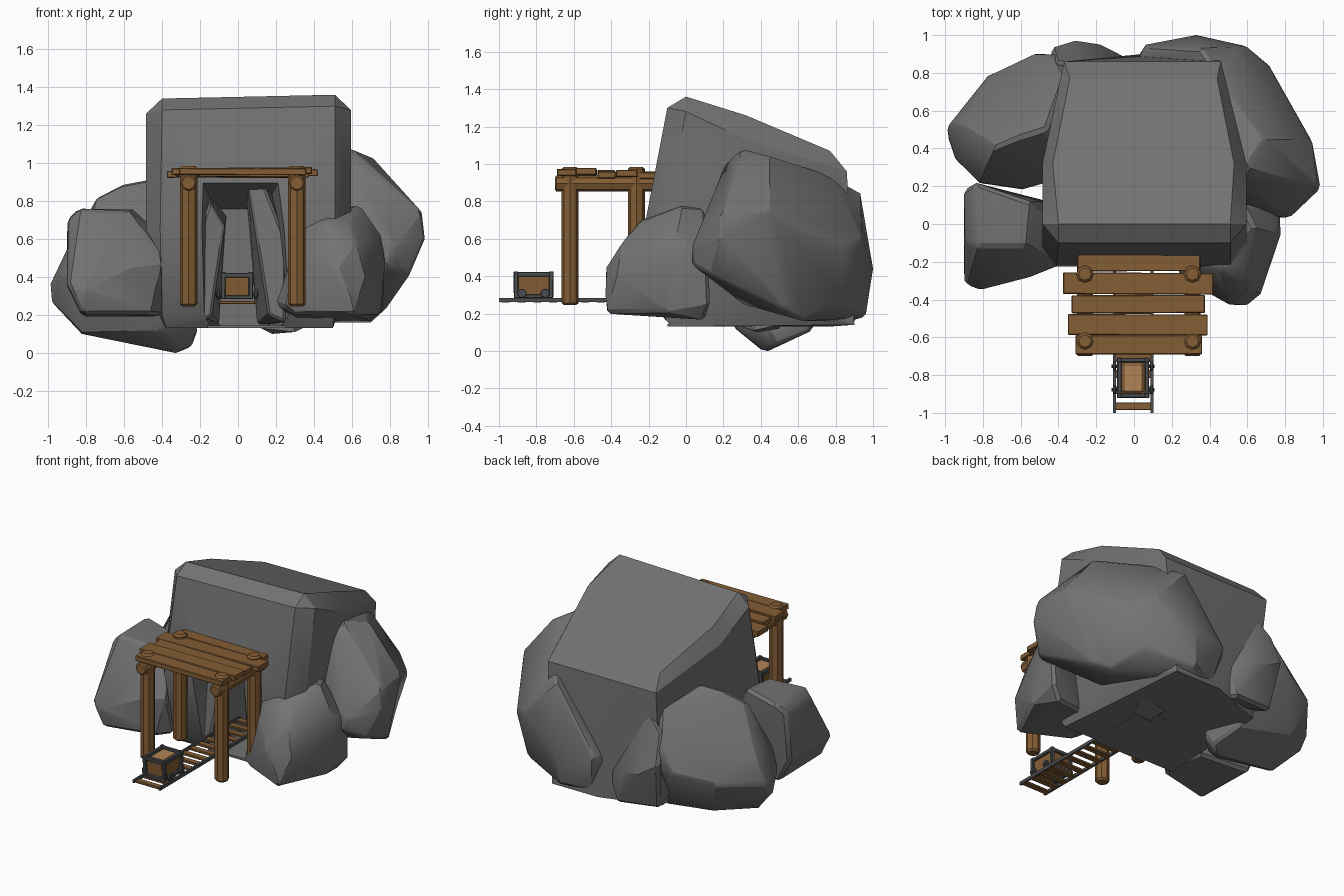
import bpy, bmesh, math
from mathutils import Vector, Matrix

if "Cube" in bpy.data.objects:
    bpy.data.objects.remove(bpy.data.objects["Cube"])


def material(name, rgb):
    m = bpy.data.materials.new(name)
    m.diffuse_color = (*rgb, 1)
    m.use_nodes = True
    m.node_tree.nodes["Principled BSDF"].inputs["Base Color"].default_value = m.diffuse_color
    return m


STONE = material("stone", (0.17, 0.17, 0.17))
WOOD = material("wood", (0.23, 0.11, 0.035))
LOAD = material("load_wood", (0.45, 0.23, 0.09))
IRON = material("iron", (0.07, 0.075, 0.08))


def finish(name, bm, mat, smooth=None):
    bmesh.ops.recalc_face_normals(bm, faces=bm.faces)
    me = bpy.data.meshes.new(name)
    bm.to_mesh(me)
    bm.free()
    if smooth:
        for p in me.polygons:
            p.use_smooth = True
        me.set_sharp_from_angle(angle=math.radians(smooth))
    me.materials.append(mat)
    ob = bpy.data.objects.new(name, me)
    bpy.context.collection.objects.link(ob)
    return ob


def rock(name, pts, chamfer=0.02):
    """Boulder: convex hull of a few corner points with chamfered edges."""
    bm = bmesh.new()
    for p in pts:
        bm.verts.new(p)
    bmesh.ops.convex_hull(bm, input=bm.verts)
    loose = [v for v in bm.verts if not v.link_faces]
    bmesh.ops.delete(bm, geom=loose, context='VERTS')
    bmesh.ops.dissolve_limit(bm, angle_limit=math.radians(6), verts=bm.verts, edges=bm.edges)
    if chamfer:
        sharp = [e for e in bm.edges if len(e.link_faces) == 2 and e.calc_face_angle(0) > math.radians(38)]
        bmesh.ops.bevel(bm, geom=sharp, offset=chamfer, segments=1, affect='EDGES', clamp_overlap=True)
    return finish(name, bm, STONE, 26)


def box(name, lo, hi, mat, bevel=0.0, rot=(0, 0), taper=1.0):
    """Box between two corners; rot = small tilt (about y, about z); taper scales the bottom."""
    lo, hi = Vector(lo), Vector(hi)
    bm = bmesh.new()
    bmesh.ops.create_cube(bm, size=1)
    for v in bm.verts:
        k = taper if v.co.z < 0 else 1
        v.co = Vector((v.co.x * (hi.x - lo.x) * k, v.co.y * (hi.y - lo.y) * k, v.co.z * (hi.z - lo.z)))
    if bevel:
        bmesh.ops.bevel(bm, geom=bm.edges[:], offset=bevel, segments=1, affect='EDGES')
    m = Matrix.Translation((lo + hi) / 2) @ Matrix.Rotation(rot[1], 4, 'Z') @ Matrix.Rotation(rot[0], 4, 'Y')
    bmesh.ops.transform(bm, matrix=m, verts=bm.verts)
    return finish(name, bm, mat)


def rod(name, a, b, r, sides, mat, bevel=0.0):
    """Round bar from a to b with chamfered ends."""
    a, b = Vector(a), Vector(b)
    bm = bmesh.new()
    bmesh.ops.create_cone(bm, cap_ends=True, segments=sides, radius1=r, radius2=r, depth=(b - a).length)
    if bevel:
        caps = [e for e in bm.edges if abs(e.verts[0].co.z - e.verts[1].co.z) < 1e-5]
        bmesh.ops.bevel(bm, geom=caps, offset=bevel, segments=1, affect='EDGES')
    q = (b - a).to_track_quat('Z', 'Y').to_matrix().to_4x4()
    bmesh.ops.transform(bm, matrix=Matrix.Translation((a + b) / 2) @ q, verts=bm.verts)
    return finish(name, bm, mat)


# Main boulder with the tunnel cut out of its front
main = rock("main_rock", [
    (-.40, 0, 1.34), (.06, 0, 1.36), (.51, 0, 1.36), (-.40, -.10, 1.28), (.51, -.10, 1.30),
    (-.485, 0, 1.26), (.595, 0, 1.28), (-.43, .32, 1.23), (.53, .32, 1.26), (-.485, .32, 1.12),
    (.595, .32, 1.13), (-.34, .77, 1.06), (.44, .77, 1.07), (-.37, .86, .96), (.46, .86, .96),
    (-.41, -.225, .65), (.51, -.225, .65), (-.485, -.12, .66), (.595, -.12, .66),
    (-.47, .35, .30), (.56, .35, .30), (-.40, -.13, .20), (.5, -.13, .20),
    (-.38, -.08, .13), (.5, -.08, .13), (-.34, .76, .13), (.40, .90, .14), (.05, .9, .14)], 0)
cut = rock("tunnel_cutter", [(x, y, z) for y, s in ((-.30, 1), (.30, .6))
                             for x, z in ((-.20 * s, .20), (-.13 * s, .10), (.23 * s, .10), (.30 * s, .20),
                                          (.23 * s, .5 + .43 * s), (-.20 * s, .5 + .43 * s))], 0)
mod = main.modifiers.new("tunnel", 'BOOLEAN')
mod.object, mod.operation, mod.solver = cut, 'DIFFERENCE', 'EXACT'
dg = bpy.context.evaluated_depsgraph_get()
carved = bpy.data.meshes.new_from_object(main.evaluated_get(dg))
main.modifiers.clear()
main.data = carved
for p in carved.polygons:
    p.use_smooth = True
carved.set_sharp_from_angle(angle=math.radians(26))
bpy.data.objects.remove(cut)
box("tunnel_floor", (-.16, -.10, .13), (.25, .40, .145), STONE)

# Boulders around it
rock("right_rear_rock", [
    (.60, .30, 1.08), (.55, .22, 1.03), (.70, .45, 1.04), (.45, .80, .93), (.35, .93, .86),
    (.97, .20, .74), (.99, .19, .60), (.94, .45, .74), (.82, .03, .55), (.80, .03, .46),
    (.60, .07, .62), (.90, .14, .40), (.77, .55, .22), (.72, .62, .16), (.72, .84, .55),
    (.60, .94, .60), (.33, 1.0, .44), (.05, .95, .42), (0, .86, .40), (.30, .96, .18),
    (.10, .88, .16), (.5, .3, .25), (.62, .85, .25)])
rock("left_rear_rock", [
    (-.46, .50, .92), (-.62, .45, .89), (-.74, .40, .83), (-.90, .50, .57), (-.993, .52, .36),
    (-.985, .46, .26), (-.94, .33, .40), (-.82, .21, .45), (-.60, .18, .50), (-.83, .36, .095),
    (-.32, .42, -.01), (-.24, .48, .025), (-.21, .44, .10), (-.78, .79, .40), (-.52, .91, .45),
    (-.42, .90, .60), (-.30, .66, .10), (-.70, .70, .17), (-.40, .26, .12), (-.36, .80, .83),
    (-.35, .88, .45), (-.35, .25, .60)])
rock("back_rock", [
    (-.44, .93, .50), (-.31, .97, .42), (-.18, .95, .40), (0, .86, .34), (-.30, .84, .82),
    (-.42, .86, .70), (-.10, .80, .62), (-.40, .86, .16), (-.10, .90, .14), (.05, .7, .14),
    (-.40, .55, .30), (-.1, .5, .6)])
rock("left_front_rock", [
    (-.90, .18, .70), (-.84, .22, .76), (-.55, .12, .755), (-.83, -.12, .76), (-.58, -.12, .75),
    (-.40, -.02, .62), (-.40, -.22, .50), (-.40, -.15, .195), (-.895, -.10, .70), (-.90, -.32, .36),
    (-.82, -.35, .33), (-.82, -.32, .20), (-.46, -.24, .20), (-.55, -.28, .45), (-.90, .14, .35),
    (-.82, .15, .19), (-.45, .12, .19)])
rock("right_front_rock", [
    (.24, -.28, .24), (.20, -.18, .25), (.30, -.24, .55), (.33, -.20, .67), (.45, -.24, .70),
    (.60, -.24, .69), (.64, -.02, .78), (.58, .10, .77), (.75, -.05, .62), (.775, -.06, .47),
    (.775, .12, .50), (.765, .13, .25), (.70, .10, .165), (.67, -.37, .40), (.58, -.44, .28),
    (.52, -.435, .43), (.62, -.34, .58), (.42, -.33, .55), (.60, -.43, .20), (.30, -.28, .20),
    (.30, .05, .175), (.75, -.12, .21)])
rock("bottom_rock", [
    (.12, .30, .13), (.18, .38, .10), (.30, .36, .11), (.36, .5, .14), (.16, .5, .12), (.25, .4, .25)], 0)

# Leaning slabs lining the tunnel
rock("left_tunnel_slab", [
    (-.20, -.12, .17), (-.14, -.12, .19), (-.07, -.06, .67), (-.15, -.06, .80), (-.21, -.10, .6),
    (-.22, .28, .15), (-.10, .28, .15), (-.06, .28, .72), (-.16, .28, .85)], .012)
rock("right_tunnel_slab", [
    (.25, -.12, .16), (.16, -.12, .20), (.05, -.05, .90), (.12, -.06, .93), (.25, -.12, .6),
    (.24, .28, .15), (.10, .28, .15), (.04, .28, .86), (.2, .28, .9)], .012)

# Porch: four posts, two side beams, five deck planks
for side, x in (("left", -.26), ("right", .31)):
    for place, y in (("front", -.62), ("rear", -.265)):
        rod(f"{place}_{side}_post", (x, y, .245), (x, y, .985), .046, 8, WOOD, .012)
    rod(f"{side}_beam", (x, -.70, .895), (x, -.12, .895), .043, 8, WOOD, .008)
planks = [(-.31, .36, -.69, -.588, .955, .004), (-.35, .39, -.588, -.478, .958, -.008),
          (-.33, .375, -.472, -.376, .945, .010), (-.375, .42, -.372, -.258, .945, -.012),
          (-.30, .35, -.250, -.150, .940, .006)]
for i, (x0, x1, y0, y1, z, tilt) in enumerate(planks):
    box(f"deck_plank_{i + 1}", (x0, y0, z - .018), (x1, y1, z + .018), WOOD, .004, (tilt, tilt * .4))

# Track
for s, x in (("left", -.103), ("right", .095)):
    box(f"{s}_rail", (x - .007, -1.0, .262), (x + .007, .2, .284), IRON)
for i in range(14):
    y = -.965 + i * .085
    box(f"sleeper_{i + 1}", (-.106, y - .021, .258), (.098, y + .021, .274), WOOD, .003)

# Mine cart
CX, Y0, Y1 = -.005, -.92, -.71
box("cart_body", (CX - .072, Y0 + .012, .295), (CX + .072, Y1 - .012, .405), WOOD, 0, (0, 0), .92)
box("cart_load", (CX - .062, Y0 + .022, .38), (CX + .062, Y1 - .022, .415), LOAD, .014)
for s in (-1, 1):
    y = Y0 + .011 if s < 0 else Y1 - .011
    x = CX + s * .073
    for part, z0, z1 in (("rim", .398, .422), ("base", .283, .303)):
        box(f"cart_{part}_cross", (CX - .085, y - .011, z0), (CX + .085, y + .011, z1), IRON, .003)
        box(f"cart_{part}_side", (x - .011, Y0, z0), (x + .011, Y1, z1), IRON, .003)
    for t in (-1, 1):
        xc = CX + t * .073
        box("cart_corner", (xc - .013, y - .013, .285), (xc + .013, y + .013, .426), IRON, .004, (0, 0), .9)
        ya = -.815 + s * .062
        xw = CX + t * .098
        rod("cart_wheel", (xw - .009, ya, .308), (xw + .009, ya, .308), .025, 10, IRON, .003)
        rod("wheel_hub", (xw - .016, ya, .308), (xw + .016, ya, .308), .010, 8, IRON)
    rod("cart_axle", (CX - .1, -.815 + s * .062, .308), (CX + .1, -.815 + s * .062, .308), .007, 8, IRON)
